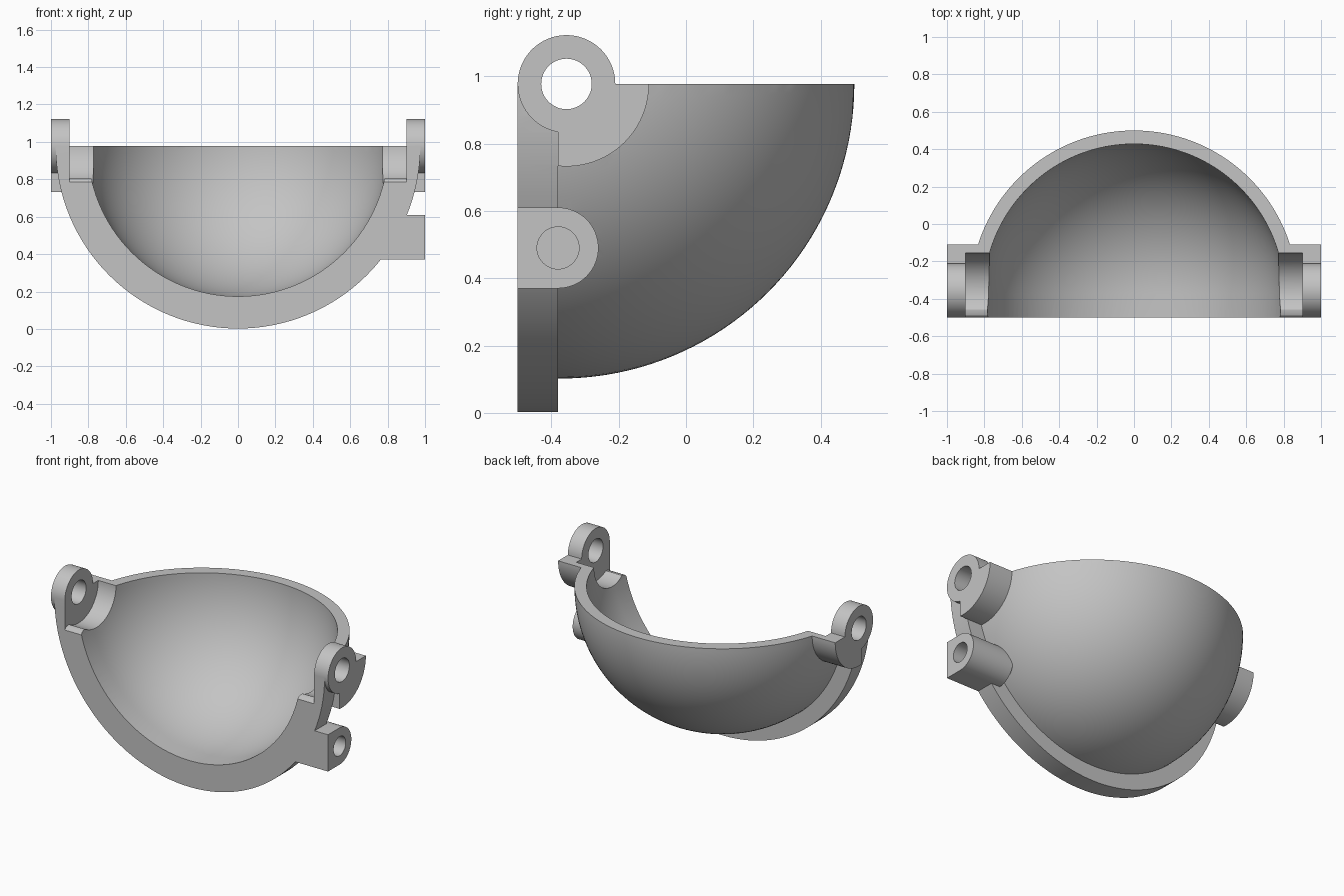
import bpy, bmesh
from math import sin, cos, pi, radians
from mathutils import Vector

if "Cube" in bpy.data.objects:
    bpy.data.objects.remove(bpy.data.objects["Cube"], do_unlink=True)

HINGE = (-0.355, 0.977)          # y, z of the hinge axis
CENTRE_Y, CENTRE_Z = -0.375, 0.977

grey = bpy.data.materials.new("plain_grey")
grey.use_nodes = True
colour = (0.55, 0.55, 0.55, 1)
grey.diffuse_color = colour
grey.node_tree.nodes["Principled BSDF"].inputs["Base Color"].default_value = colour


def finish(name, bm):
    bmesh.ops.remove_doubles(bm, verts=bm.verts, dist=1e-5)
    bmesh.ops.recalc_face_normals(bm, faces=bm.faces)
    mesh = bpy.data.meshes.new(name)
    bm.to_mesh(mesh)
    bm.free()
    mesh.materials.append(grey)
    obj = bpy.data.objects.new(name, mesh)
    bpy.context.collection.objects.link(obj)
    return obj


def arc(centre, radius, start, end, steps=32):
    angles = [radians(start + (end - start) * i / steps) for i in range(steps + 1)]
    return [(centre[0] + radius * cos(a), centre[1] + radius * sin(a)) for a in angles]


def lathe(name, profile):
    """Revolve (radius, y) points about the bowl axis."""
    bm = bmesh.new()
    verts = [bm.verts.new((r, y, CENTRE_Z)) for r, y in profile]
    edges = [bm.edges.new(pair) for pair in zip(verts, verts[1:])]
    bmesh.ops.spin(bm, geom=verts + edges, cent=(0, 0, CENTRE_Z), axis=(0, 1, 0),
                   angle=2 * pi, steps=128)
    return finish(name, bm)


def prism(name, outline, x0, x1):
    """Extrude a (y, z) outline along x."""
    bm = bmesh.new()
    face = bm.faces.new([bm.verts.new((x0, y, z)) for y, z in outline])
    side = bmesh.ops.extrude_face_region(bm, geom=[face])["geom"]
    moved = [v for v in side if isinstance(v, bmesh.types.BMVert)]
    bmesh.ops.translate(bm, verts=moved, vec=Vector((x1 - x0, 0, 0)))
    return finish(name, bm)


def combine(target, other, operation):
    mod = target.modifiers.new(operation, "BOOLEAN")
    mod.operation, mod.object, mod.solver = operation, other, "EXACT"
    bpy.context.view_layer.objects.active = target
    bpy.ops.object.modifier_apply(modifier=mod.name)
    bpy.data.objects.remove(other, do_unlink=True)


def dome(radius):
    points = arc((0, CENTRE_Y), radius, 90, 0, 40)
    return [(0, CENTRE_Y + radius)] + points[1:]


# Bowl with a wide front flange
bowl = lathe("hinged_bowl", dome(0.875) + [(0.875, -0.38), (0.975, -0.38),
                                           (0.975, -0.5), (0, -0.5)])

# Rounded hinge housings behind the flange
for s in (-1, 1):
    housing = arc(HINGE, 0.245, -96, 0) + [(-0.11, 1.1), (-0.381, 1.1)]
    combine(bowl, prism("hinge_housing", housing, s * 0.7, s), "UNION")

# Latch tab on the left side
tab = [(-0.5, 0.37)] + arc((-0.38, 0.49), 0.12, -90, 90) + [(-0.5, 0.61)]
combine(bowl, prism("latch_tab", tab, 0.7, 1), "UNION")

# Hollow the bowl and slice it level at the hinge height
combine(bowl, lathe("cavity", dome(0.803) + [(0.803, -0.6), (0, -0.6)]), "DIFFERENCE")
top = [(-1, CENTRE_Z), (1, CENTRE_Z), (1, 2.2), (-1, 2.2)]
combine(bowl, prism("top_cut", top, -1.5, 1.5), "DIFFERENCE")

# Hinge ears, clearance pockets and pin holes
for s in (-1, 1):
    ear = arc(HINGE, 0.145, 0, 360, 64)[:-1]
    combine(bowl, prism("hinge_ear", ear, s * 0.88, s), "UNION")
    pocket = arc(HINGE, 0.2, -121, 0) + [(-0.155, 1.3), (-0.6, 1.3), (-0.6, 0.785),
                                         (-0.5, 0.785), (-0.49, 0.798), (-0.475, 0.804)]
    combine(bowl, prism("hinge_pocket", pocket, s * 0.6, s * 0.9), "DIFFERENCE")
    hole = arc(HINGE, 0.075, 0, 360, 48)[:-1]
    combine(bowl, prism("pin_hole", hole, s * 0.6, s * 1.1), "DIFFERENCE")

# Blind hole in the latch tab
hole = arc((-0.38, 0.49), 0.0625, 0, 360, 48)[:-1]
combine(bowl, prism("latch_hole", hole, 0.85, 1.1), "DIFFERENCE")

bpy.ops.object.select_all(action="DESELECT")
bowl.select_set(True)
bpy.context.view_layer.objects.active = bowl
bpy.ops.object.shade_smooth_by_angle(angle=radians(25))
